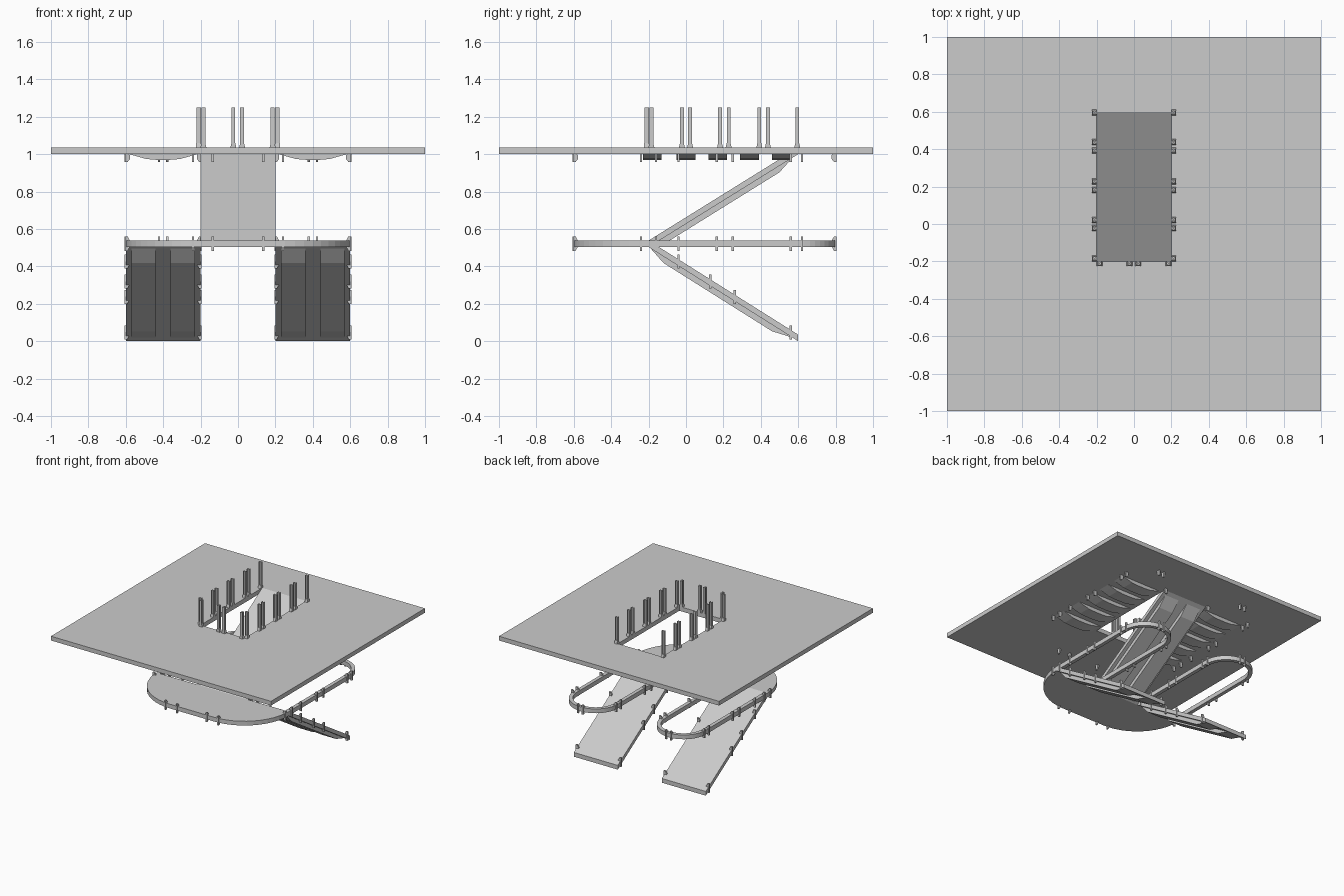
import bpy, bmesh, math
from mathutils import Vector, Matrix

if "Cube" in bpy.data.objects:
    bpy.data.objects.remove(bpy.data.objects["Cube"])

LAND_Z, FLOOR_Z, T = 0.503, 1.0, 0.035


def finish(bm, name):
    bmesh.ops.recalc_face_normals(bm, faces=bm.faces)
    me = bpy.data.meshes.new(name)
    bm.to_mesh(me)
    bm.free()
    ob = bpy.data.objects.new(name, me)
    bpy.context.collection.objects.link(ob)
    return ob


def add_prism(bm, pts, axis, a, b):
    """Extrude a 2D outline along axis ('x': yz, 'y': xz, 'z': xy) from a to b."""
    def place(p, d):
        return {'x': (d, *p), 'y': (p[0], d, p[1]), 'z': (*p, d)}[axis]
    f = bm.faces.new([bm.verts.new(place(p, a)) for p in pts])
    r = bmesh.ops.extrude_face_region(bm, geom=[f], use_keep_orig=True)
    vs = [g for g in r['geom'] if isinstance(g, bmesh.types.BMVert)]
    bmesh.ops.translate(bm, verts=vs, vec=Vector(place((0, 0), b - a)))
    return bm


def prism(name, pts, axis, a, b):
    return finish(add_prism(bmesh.new(), pts, axis, a, b), name)


def rect(x0, y0, x1, y1):
    return [(x0, y0), (x1, y0), (x1, y1), (x0, y1)]


def arc(cx, cy, r, a0, a1, n=12):
    angs = [math.radians(a0 + (a1 - a0) * i / n) for i in range(n + 1)]
    return [(cx + r * math.cos(a), cy + r * math.sin(a)) for a in angs]


# Upper floor: square frame around a square opening
bm = bmesh.new()
loops = [[bm.verts.new((x, y, z)) for x, y in rect(-s, -s, s, s)]
         for s, z in ((1, FLOOR_Z), (1, FLOOR_Z + T), (0.6, FLOOR_Z + T), (0.6, FLOOR_Z))]
for k in range(4):
    A, B = loops[k], loops[(k + 1) % 4]
    for i in range(4):
        j = (i + 1) % 4
        bm.faces.new((A[i], A[j], B[j], B[i]))
finish(bm, "upper_floor_frame")

# Inner floor panels surrounding the stairwell
prism("inner_floor_left", [(-.6, -.6), (.2, -.6), (.2, -.2), (-.2, -.2), (-.2, .6), (-.6, .6)],
      'z', FLOOR_Z, FLOOR_Z + T)
prism("inner_floor_right", rect(.2, -.6, .6, .6), 'z', FLOOR_Z, FLOOR_Z + T)

# Bowed joists beneath the floor on both sides of the stairwell
for side in (-1, 1):
    bm = bmesh.new()
    prof = [(.22, 1.0), (.26, .988), (.31, .974), (.36, .97), (.44, .97),
            (.49, .974), (.54, .988), (.58, 1.0)]
    for y in (-.18, 0, .17, .34, .51):
        add_prism(bm, [(side * x, z) for x, z in prof], 'y', y - .05, y + .05)
    finish(bm, "floor_joists")

# Rounded landing in three panels
prism("landing_middle", rect(-.2, -.6, .2, -.2), 'z', LAND_Z, LAND_Z + T)
for s in (-1, 1):
    corner = [(.2, -.2)] + arc(.2, -.2, .4, -90, 0)
    prism("landing_corner", [(s * x, y) for x, y in corner], 'z', LAND_Z, LAND_Z + T)

# Looped edge strips behind the landing
for cx in (-.4, .4):
    outer = [(cx + .2, -.2)] + arc(cx, .6, .2, 0, 180, 20) + [(cx - .2, -.2)]
    inner = [(cx - .17, -.2)] + arc(cx, .6, .17, 180, 0, 20) + [(cx + .17, -.2)]
    bm = bmesh.new()
    ring = list(zip(outer, inner[::-1]))
    rows = [[bm.verts.new((*p, z)) for p, z in
             ((o, LAND_Z), (o, LAND_Z + T), (i, LAND_Z + T), (i, LAND_Z))] for o, i in ring]
    for A, B in zip(rows, rows[1:]):
        for k in range(4):
            bm.faces.new((A[k], A[(k + 1) % 4], B[(k + 1) % 4], B[k]))
    bm.faces.new(rows[0])
    bm.faces.new(rows[-1])
    finish(bm, "loop_strip")


# Ramps with two ribs underneath
def ramp(name, cx, z0, z1):
    def zb(y):
        return z0 + (z1 - z0) * (y + .2) / .8
    slab = [(-.2, zb(-.2)), (.6, zb(.6)), (.6, zb(.6) + T), (-.2, zb(-.2) + T)]
    prism(name, slab, 'x', cx - .2, cx + .2)
    up = z1 > z0
    knees = (-.1, .5) if up else (-.12, .46)
    rib = [(-.19, zb(-.19)), (knees[0], zb(knees[0]) - .035),
           (knees[1], zb(knees[1]) - .035), (.57, zb(.57))]
    bm = bmesh.new()
    for o in (-.105, .105):
        add_prism(bm, rib, 'x', cx + o - .065, cx + o + .065)
    finish(bm, name + "_ribs")


ramp("upper_ramp", 0, LAND_Z, FLOOR_Z)
for cx in (-.4, .4):
    ramp("lower_ramp", cx, LAND_Z, 0)


# Small lugs clipped on the edges
def add_lug(bm, x, y, ang, z0, z1):
    m = len(bm.verts)
    h = (z1 - z0) * .3
    prof = [(-.02, z0 + h), (-.008, z0), (.006, z0), (.006, z1), (-.008, z1), (-.02, z1 - h)]
    add_prism(bm, prof, 'y', -.006, .006)
    bm.verts.ensure_lookup_table()
    bmesh.ops.transform(bm, verts=bm.verts[m:],
                        matrix=Matrix.Translation((x, y, 0)) @ Matrix.Rotation(ang, 4, 'Z'))


side_y = (-.16, -.04, .165, .25, .56)
spots = []
for s in (-1, 1):
    face = 0 if s > 0 else math.pi
    spots += [(s * .135, -.6, -math.pi / 2), (s * .24, -.598, -math.pi / 2), (s * .598, -.24, face)]
    for e in (-1, 1):
        a = 0 if e > 0 else math.pi
        spots += [(s * .4 + e * .2, y, a) for y in side_y + (.62,)]
        spots.append((s * .4 + e * .022, .799, math.pi / 2))
bm = bmesh.new()
for p in spots:
    add_lug(bm, *p, .483, .56)
finish(bm, "landing_lugs")
bm = bmesh.new()
for p in spots:
    if abs(p[0]) > .21 or p[1] < -.2 or p[1] > .6:
        add_lug(bm, *p, .958, 1.01)
finish(bm, "floor_lugs")
bm = bmesh.new()
for cx in (-.4, .4):
    for e in (-1, 1):
        for y in (-.04, .13, .26, .56):
            z = LAND_Z * (.6 - y) / .8 + .02
            add_lug(bm, cx + e * .2, y, 0 if e > 0 else math.pi, z - .035, z + .04)
finish(bm, "ramp_lugs")


# Railing posts around the stairwell: H-shaped shaft on a flared foot
def add_post(bm, x, y, ang):
    m = len(bm.verts)
    z = FLOOR_Z + T
    for e in (-1, 1):
        add_prism(bm, rect(.011 + e * .009 - .003, -.01, .011 + e * .009 + .003, .01), 'z', z, 1.25)
    add_prism(bm, rect(.005, -.004, .017, .004), 'z', z, 1.25)
    foot = [(-.016, z), (.016, z), (.01, z + .025), (-.01, z + .025)]
    add_prism(bm, foot, 'x', 0, .024)
    bm.verts.ensure_lookup_table()
    bmesh.ops.transform(bm, verts=bm.verts[m:],
                        matrix=Matrix.Translation((x, y, 0)) @ Matrix.Rotation(ang, 4, 'Z'))


bm = bmesh.new()
for s, a in ((-1, math.pi), (1, 0)):
    for y in (-.185, -.022, .022, .182, .228, .392, .438, .595):
        add_post(bm, s * .2, y, a)
for x in (-.185, -.025, .022, .185):
    add_post(bm, x, -.2, -math.pi / 2)
finish(bm, "railing_posts")
